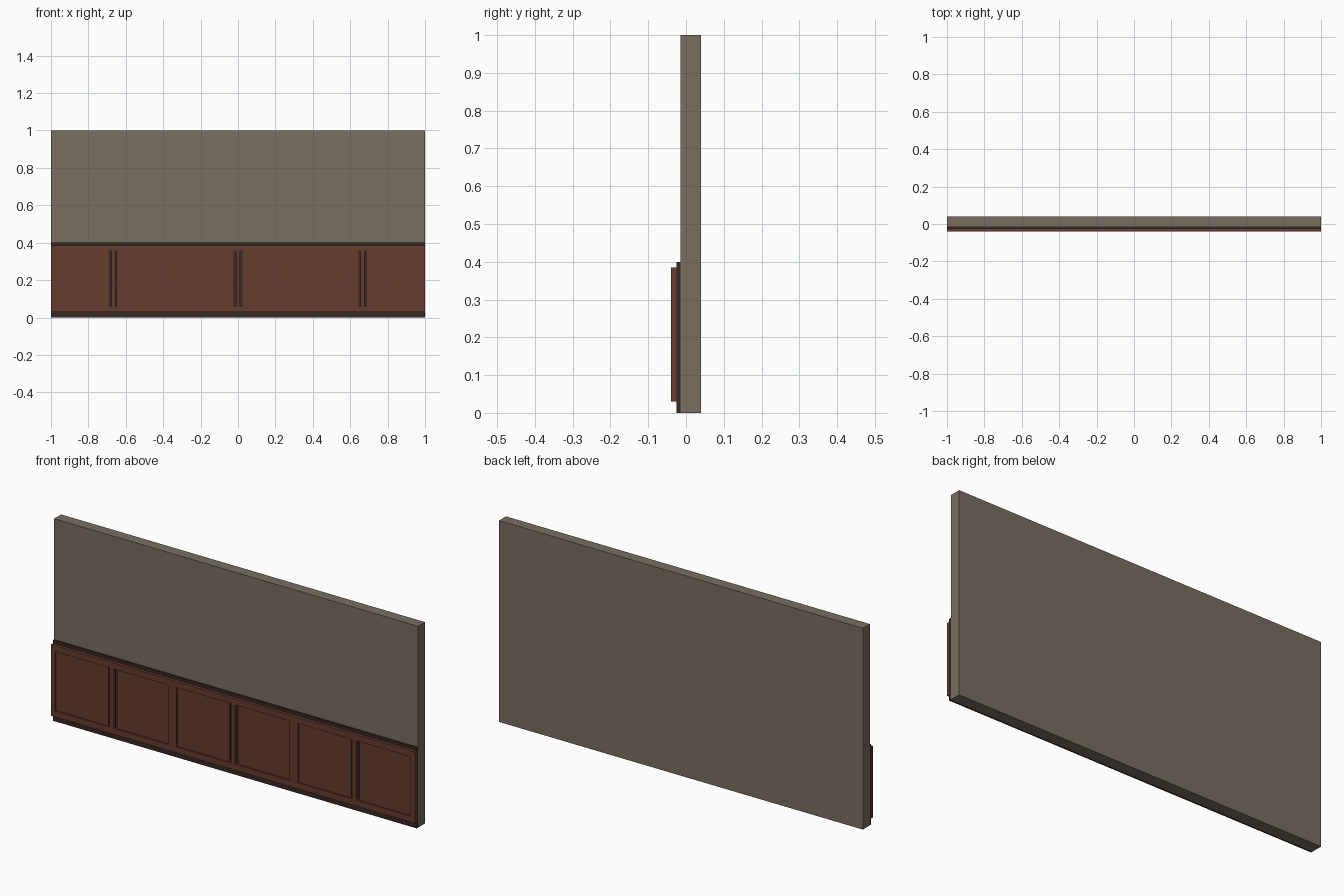
import bpy

if "Cube" in bpy.data.objects:
    bpy.data.objects.remove(bpy.data.objects["Cube"])


def material(name, rgb):
    m = bpy.data.materials.new(name)
    m.diffuse_color = (*rgb, 1)
    m.use_nodes = True
    m.node_tree.nodes["Principled BSDF"].inputs["Base Color"].default_value = m.diffuse_color
    return m


plaster = material("taupe plaster", (0.188, 0.156, 0.114))
wood = material("red brown wood", (0.133, 0.045, 0.027))
dark = material("dark wood", (0.037, 0.021, 0.016))


def box(name, x, y, z, mat):
    """Box from (min, max) pairs on each axis."""
    bpy.ops.mesh.primitive_cube_add(size=1, location=[sum(r) / 2 for r in (x, y, z)])
    ob = bpy.context.object
    ob.name = name
    ob.scale = [r[1] - r[0] for r in (x, y, z)]
    bpy.ops.object.transform_apply(location=False, rotation=False, scale=True)
    ob.data.materials.append(mat)
    return ob


HALF = 1 / 3                     # half width of one wall section
FRONT, BACK = -0.04, -0.025      # wainscot frame depth
for c in (-2 / 3, 0, 2 / 3):
    span = (c - HALF, c + HALF)
    # Wall section and the dark backing board with its exposed trim
    box("wall_section", span, (-0.015, 0.04), (0, 1), plaster)
    box("backing_board", span, (BACK, -0.015), (0, 0.4), dark)

    # Wainscot frame: rails, outer stiles and narrow centre stile
    depth = (FRONT, BACK)
    box("bottom_rail", span, depth, (0.03, 0.06), wood)
    box("top_rail", span, depth, (0.355, 0.385), wood)
    box("centre_stile", (c - 0.011, c + 0.011), depth, (0.06, 0.355), wood)
    for s in (-1, 1):
        box("outer_stile", sorted((c + s * 0.31, c + s * HALF)), depth, (0.06, 0.355), wood)
        # Recessed panel, leaving a dark slot beside the centre stile
        box("recessed_panel", sorted((c + s * 0.023, c + s * 0.31)),
            (-0.032, BACK), (0.06, 0.355), wood)
